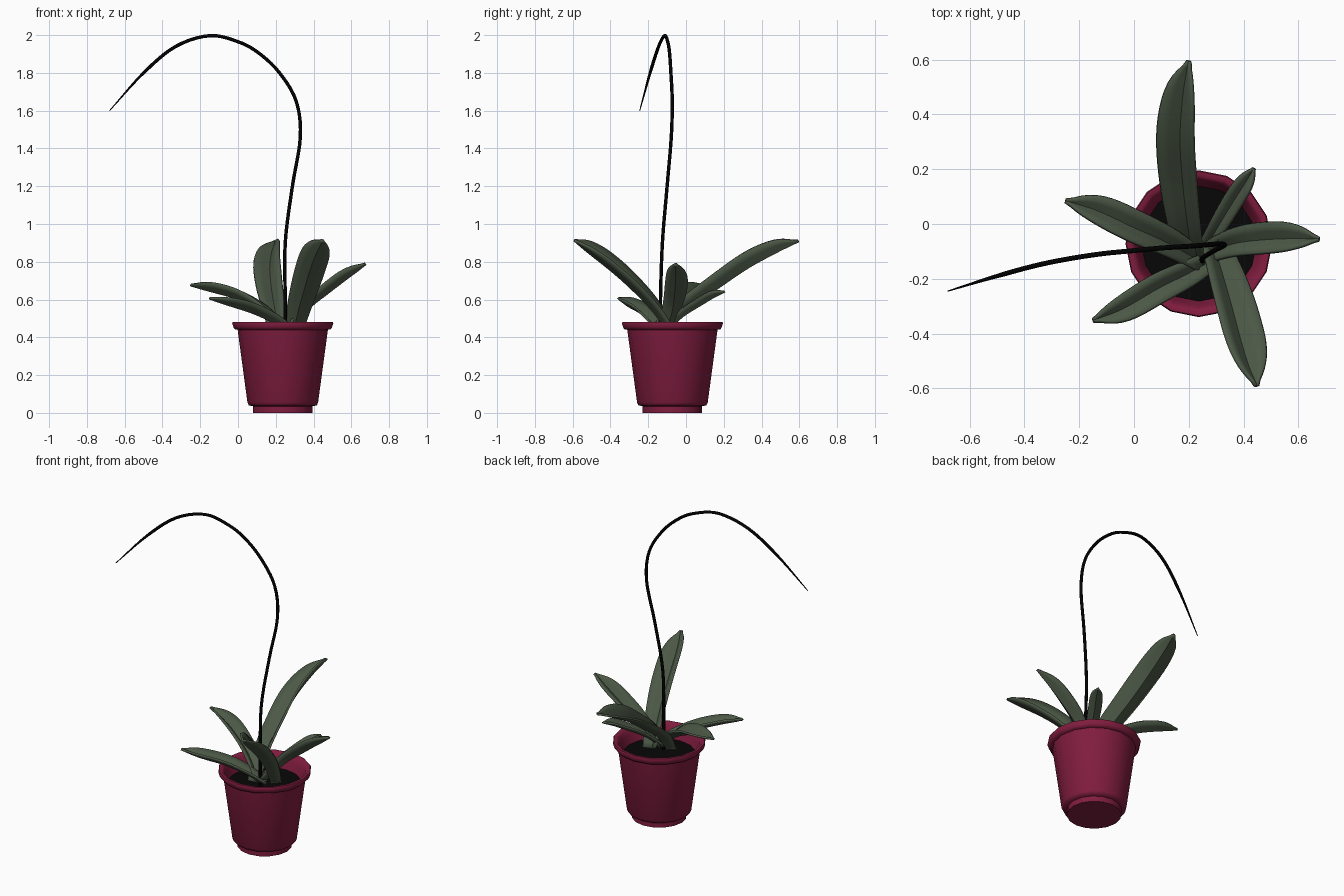
import bpy, bmesh, math
from mathutils import Vector, Matrix

if "Cube" in bpy.data.objects:
    bpy.data.objects.remove(bpy.data.objects["Cube"])

CX, CY = 0.237, -0.072          # pot axis


def material(name, rgb):
    m = bpy.data.materials.new(name)
    m.diffuse_color = (*rgb, 1)
    m.use_nodes = True
    m.node_tree.nodes["Principled BSDF"].inputs["Base Color"].default_value = m.diffuse_color
    return m


POT = material("magenta plastic", (0.22, 0.012, 0.05))
LEAF = material("dull green leaf", (0.072, 0.098, 0.062))
SOIL = material("black soil", (0.002, 0.002, 0.002))
STEM = material("black stem", (0.0005, 0.0005, 0.0005))


def finish(name, bm, mat, angle=35):
    bmesh.ops.recalc_face_normals(bm, faces=bm.faces)
    me = bpy.data.meshes.new(name)
    bm.to_mesh(me)
    bm.free()
    ob = bpy.data.objects.new(name, me)
    bpy.context.collection.objects.link(ob)
    me.materials.append(mat)
    bpy.ops.object.select_all(action='DESELECT')
    ob.select_set(True)
    bpy.context.view_layer.objects.active = ob
    bpy.ops.object.shade_smooth_by_angle(angle=math.radians(angle))
    return ob


def bridge(bm, rings, closed=True):
    n = len(rings[0])
    for a, b in zip(rings, rings[1:]):
        for i in range(n if closed else n - 1):
            j = (i + 1) % n
            bm.faces.new((a[i], a[j], b[j], b[i]))


def lathe(name, profile, mat, sides=16):
    bm = bmesh.new()
    rings = []
    for r, z in profile:
        rings.append([bm.verts.new((CX + r * math.cos(2 * math.pi * i / sides),
                                    CY + r * math.sin(2 * math.pi * i / sides), z))
                      for i in range(sides)])
    bridge(bm, rings)
    bm.faces.new(rings[0])
    bm.faces.new(rings[-1])
    return finish(name, bm, mat, 60)


def smooth_path(pts, steps):
    """Catmull-Rom samples through the points."""
    p = [Vector(q) for q in pts]
    p = [2 * p[0] - p[1]] + p + [2 * p[-1] - p[-2]]
    out = []
    for k in range(1, len(p) - 2):
        a, b, c, d = p[k - 1:k + 3]
        for s in range(steps):
            t = s / steps
            out.append(0.5 * (2 * b + (c - a) * t + (2 * a - 5 * b + 4 * c - d) * t * t
                              + (3 * b - a - 3 * c + d) * t ** 3))
    return out + [p[-2]]


# Pot: stepped foot, tapered wall, rolled rim, inner wall
lathe("pot", [(0.157, 0), (0.157, 0.035), (0.18, 0.04), (0.187, 0.055), (0.239, 0.44),
              (0.255, 0.443), (0.261, 0.453), (0.268, 0.475), (0.264, 0.482),
              (0.247, 0.482), (0.236, 0.47), (0.224, 0.44), (0.203, 0.37)], POT)
lathe("soil", [(0.198, 0.36), (0.21, 0.395)], SOIL)

# Flower stem: long arching tube tapering to a point
path = smooth_path([(0.25, -0.135, 0.39), (0.25, -0.135, 0.6), (0.25, -0.125, 0.9),
                    (0.288, -0.10, 1.2), (0.33, -0.078, 1.46), (0.308, -0.073, 1.65),
                    (0.22, -0.08, 1.80), (0.11, -0.087, 1.905), (0.0, -0.097, 1.965),
                    (-0.15, -0.113, 1.997), (-0.33, -0.145, 1.94), (-0.5, -0.19, 1.80),
                    (-0.68, -0.245, 1.6)], 5)
bm = bmesh.new()
rings = []
last = len(path) - 1
for i, p in enumerate(path):
    t = (path[min(i + 1, last)] - path[max(i - 1, 0)]).normalized()
    side = t.cross(Vector((0, 1, 0))).normalized()
    up = side.cross(t)
    r = 0.009 * min(1, 0.25 + (last - i) / 8)
    rings.append([bm.verts.new(p + r * (math.cos(k * math.pi / 4) * side + math.sin(k * math.pi / 4) * up))
                  for k in range(8)])
bridge(bm, rings)
bm.faces.new(rings[0])
bm.faces.new(rings[-1])
finish("flower_stem", bm, STEM, 60)


def leaf(name, pts, half, roll, fold=0.75):
    """Folded blade along a path; negative roll lifts the left edge (looking outward)."""
    path = smooth_path(pts, 5)
    last = len(path) - 1
    bm = bmesh.new()
    rows = []
    for i, p in enumerate(path):
        t = (path[min(i + 1, last)] - path[max(i - 1, 0)]).normalized()
        right = t.cross(Vector((0, 0, 1))).normalized()
        right = Matrix.Rotation(math.radians(roll), 3, t) @ right
        up = right.cross(t)
        u = i / last
        grow = 0.6 + 0.4 * math.sin(min(u / 0.55, 1) * math.pi / 2)
        w = half * grow * max(0.1, 1 - max(0, (u - 0.55) / 0.45) ** 2.6)
        rows.append([bm.verts.new(p + right * (s * w) + up * (w * fold * (abs(s) - 0.6)))
                     for s in (-1, -0.5, 0, 0.5, 1)])
    bridge(bm, rows, closed=False)
    ob = finish(name, bm, LEAF, 28)
    mod = ob.modifiers.new("thickness", 'SOLIDIFY')
    mod.thickness = 0.012
    mod.offset = 0
    return ob


# Six leaves fanning out of the soil
leaf("leaf_back", [(0.215, -0.14, 0.42), (0.19, -0.02, 0.56), (0.168, 0.15, 0.685),
                   (0.158, 0.32, 0.80), (0.172, 0.48, 0.878), (0.2, 0.595, 0.91)], 0.073, -22)
leaf("leaf_front", [(0.29, -0.06, 0.42), (0.325, -0.16, 0.565), (0.362, -0.28, 0.695),
                    (0.395, -0.40, 0.80), (0.422, -0.50, 0.87), (0.448, -0.59, 0.915)], 0.076, -22)
leaf("leaf_right", [(0.25, -0.11, 0.43), (0.36, -0.07, 0.57), (0.46, -0.055, 0.655),
                    (0.57, -0.05, 0.735), (0.675, -0.055, 0.79)], 0.057, -12)
leaf("leaf_left_back", [(0.25, -0.14, 0.44), (0.13, -0.07, 0.555), (0.0, -0.01, 0.63),
                        (-0.13, 0.05, 0.665), (-0.25, 0.085, 0.678)], 0.058, 10)
leaf("leaf_left_front", [(0.29, -0.13, 0.43), (0.2, -0.18, 0.495), (0.09, -0.235, 0.55),
                         (-0.04, -0.31, 0.59), (-0.15, -0.352, 0.608)], 0.052, 0)
leaf("leaf_small_back", [(0.24, -0.12, 0.43), (0.3, -0.02, 0.525), (0.36, 0.08, 0.59),
                         (0.405, 0.15, 0.63), (0.438, 0.203, 0.643)], 0.035, -8)
